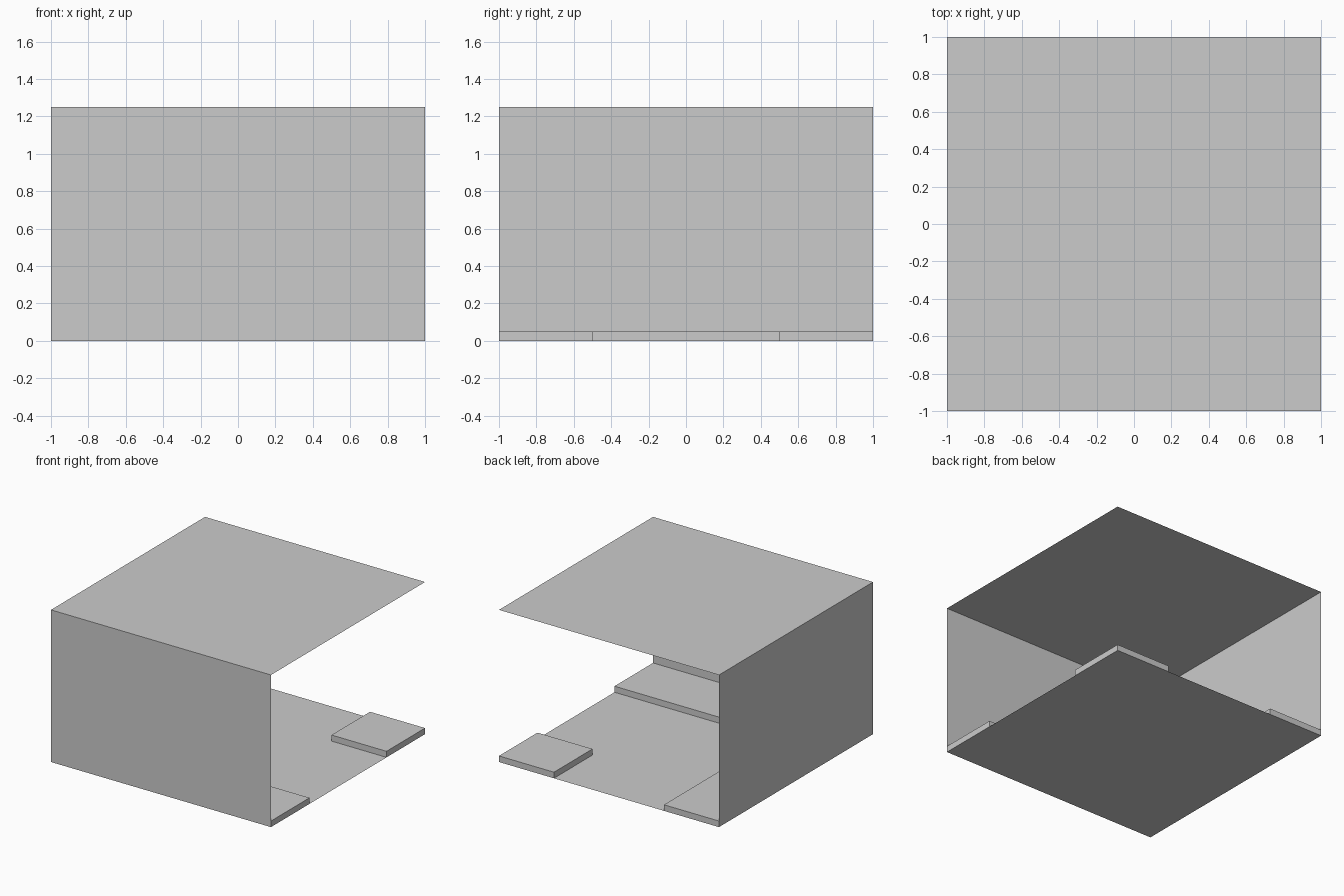
import bpy
import bmesh

if "Cube" in bpy.data.objects:
    bpy.data.objects.remove(bpy.data.objects["Cube"])

HALF, HEIGHT, STEP, PAD = 1.0, 1.25, 0.05, 0.5

grey = bpy.data.materials.new("light_grey")
grey.diffuse_color = (0.6, 0.6, 0.6, 1)
grey.use_nodes = True
grey.node_tree.nodes["Principled BSDF"].inputs["Base Color"].default_value = grey.diffuse_color


def finish(name, bm):
    mesh = bpy.data.meshes.new(name)
    bm.to_mesh(mesh)
    bm.free()
    mesh.materials.append(grey)
    bpy.context.collection.objects.link(bpy.data.objects.new(name, mesh))


def sheet(name, corners):
    """Single thin panel."""
    bm = bmesh.new()
    bm.faces.new([bm.verts.new(c) for c in corners])
    finish(name, bm)


def slab(name, outline):
    """Raised floor step: an outline extruded up, open where it meets floor and walls."""
    bm = bmesh.new()
    base = bm.faces.new([bm.verts.new((x, y, 0)) for x, y in outline])
    top = bmesh.ops.extrude_face_region(bm, geom=[base])["geom"]
    bmesh.ops.translate(bm, vec=(0, 0, STEP),
                        verts=[v for v in top if isinstance(v, bmesh.types.BMVert)])
    bmesh.ops.recalc_face_normals(bm, faces=bm.faces)
    hidden = [f for f in bm.faces
              if all(v.co.z < 1e-4 for v in f.verts)
              or all(v.co.x < -HALF + 1e-4 for v in f.verts)
              or all(v.co.y < -HALF + 1e-4 for v in f.verts)]
    bmesh.ops.delete(bm, geom=hidden, context='FACES')
    finish(name, bm)


a, h, p = HALF, HEIGHT, PAD

# Floor, roof and the two closed walls
sheet("floor", [(-a, -a, 0), (a, -a, 0), (a, a, 0), (-a, a, 0)])
sheet("roof", [(-a, -a, h), (a, -a, h), (a, a, h), (-a, a, h)])
sheet("front_wall", [(-a, -a, 0), (a, -a, 0), (a, -a, h), (-a, -a, h)])
sheet("left_wall", [(-a, a, 0), (-a, -a, 0), (-a, -a, h), (-a, a, h)])

# Raised L-shaped ledge along both walls, and the pad in the open corner
slab("wall_ledge", [(-a, -a), (a, -a), (a, -p), (-p, -p), (-p, a), (-a, a)])
slab("corner_pad", [(p, p), (a, p), (a, a), (p, a)])
